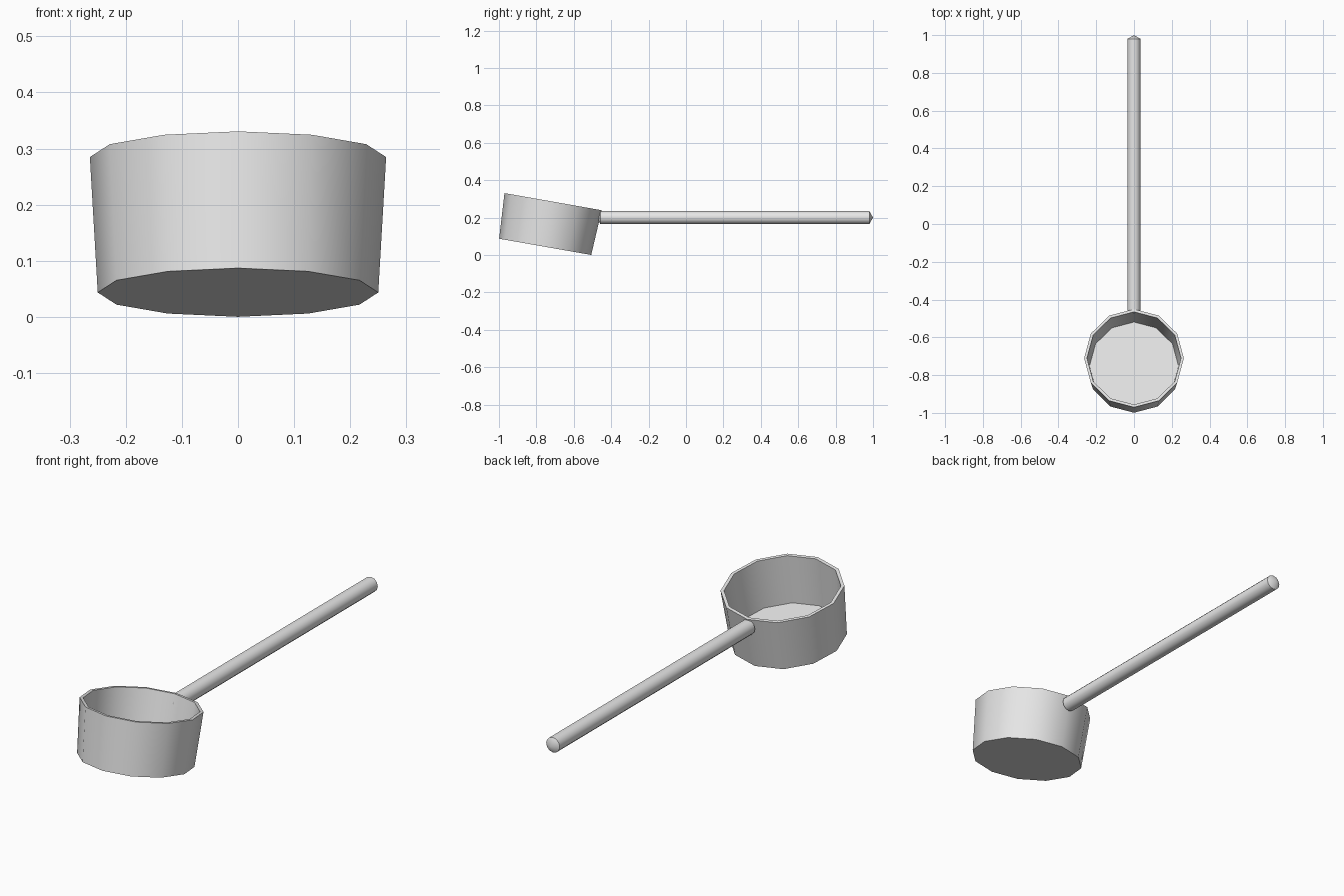
import bpy, bmesh
from math import radians, sin, cos, tau
from mathutils import Matrix

cube = bpy.data.objects.get("Cube")
if cube:
    bpy.data.objects.remove(cube, do_unlink=True)

SIDES = 12
GREY = (0.8, 0.8, 0.8, 1.0)

# Single plain metal colour
metal = bpy.data.materials.new("light_grey")
metal.use_nodes = True
metal.diffuse_color = GREY
metal.node_tree.nodes["Principled BSDF"].inputs["Base Color"].default_value = GREY


def lathe(name, profile, matrix):
    """Turn (radius, height) points around z; radius 0 makes a pole."""
    bm = bmesh.new()
    rings = []
    for r, z in profile:
        count = SIDES if r > 0 else 1
        rings.append([bm.verts.new((r * sin(tau * i / SIDES), r * cos(tau * i / SIDES), z))
                      for i in range(count)])
    for a, b in zip(rings, rings[1:]):
        for i in range(SIDES):
            j = (i + 1) % SIDES
            corners = [a[i % len(a)], a[j % len(a)], b[j % len(b)], b[i % len(b)]]
            bm.faces.new(list(dict.fromkeys(corners)))
    # Flat caps where the profile stops short of the axis
    for ring in (rings[0], rings[-1]):
        if len(ring) > 1:
            bm.faces.new(ring)
    bmesh.ops.recalc_face_normals(bm, faces=bm.faces)
    bm.transform(matrix)
    mesh = bpy.data.meshes.new(name)
    bm.to_mesh(mesh)
    bm.free()
    mesh.materials.append(metal)
    obj = bpy.data.objects.new(name, mesh)
    bpy.context.collection.objects.link(obj)
    bpy.ops.object.select_all(action='DESELECT')
    obj.select_set(True)
    bpy.context.view_layer.objects.active = obj
    bpy.ops.object.shade_smooth_by_angle(angle=radians(40))
    return obj


# Tilted cup: outer wall, rim, inner wall, inner floor
tilt = radians(-10)
lathe("bowl", [(0.25, 0), (0.264, 0.245), (0.249, 0.245), (0.235, 0.015)],
      Matrix.Translation((0, -0.753, 0.0435)) @ Matrix.Rotation(tilt, 4, 'X'))

# Long rod with pointed ends, its near end buried in the cup wall
lathe("handle", [(0, -0.478), (0.035, -0.458), (0.035, 0.98), (0, 1.0)],
      Matrix.Translation((0, 0, 0.2)) @ Matrix.Rotation(radians(-90), 4, 'X'))
